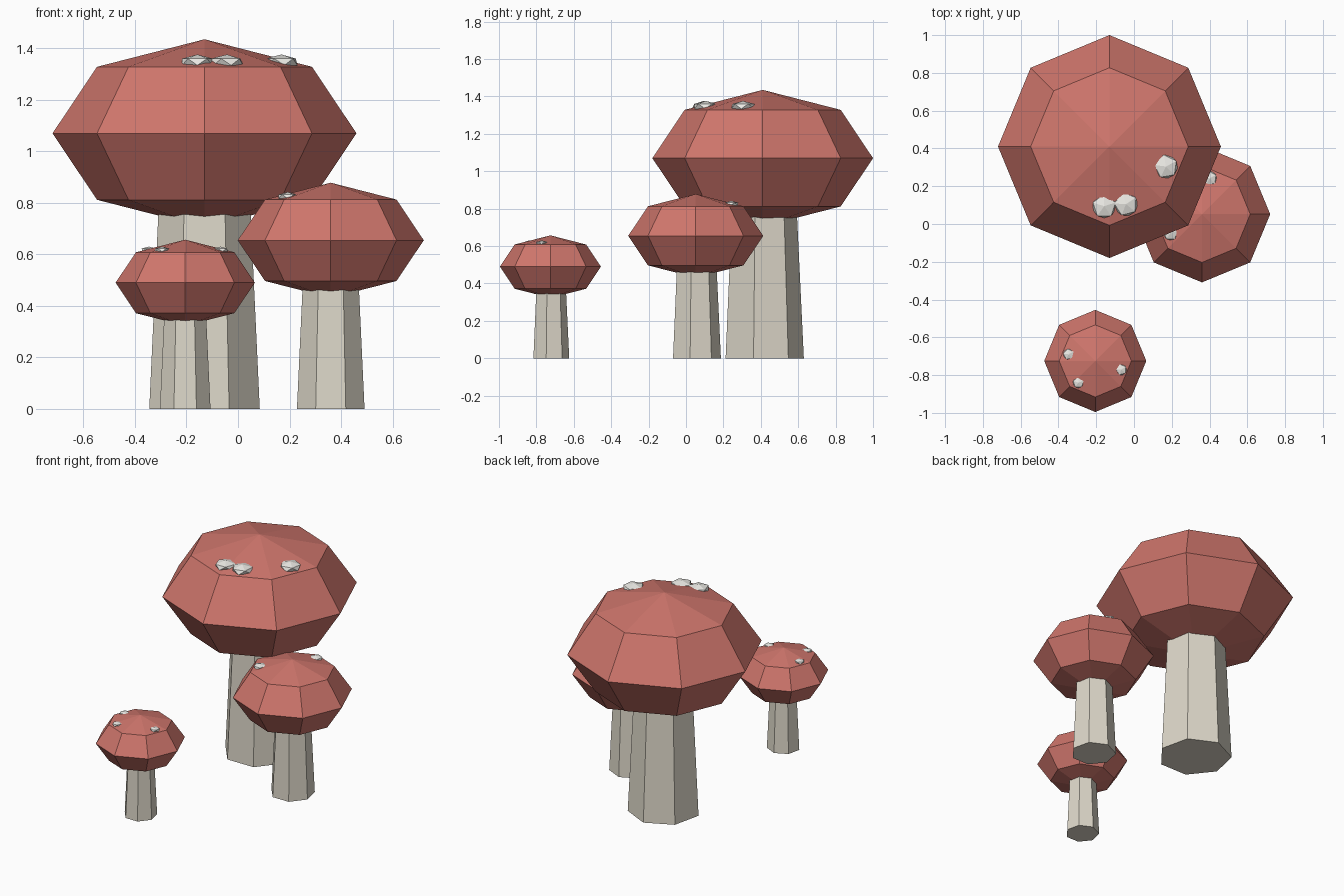
import bpy
from math import sin, cos, radians

if "Cube" in bpy.data.objects:
    bpy.data.objects.remove(bpy.data.objects["Cube"])


def material(name, rgb):
    m = bpy.data.materials.new(name)
    m.diffuse_color = (*rgb, 1)
    m.use_nodes = True
    m.node_tree.nodes["Principled BSDF"].inputs["Base Color"].default_value = m.diffuse_color
    return m


RED = material("cap_red", (0.62, 0.18, 0.15))
CREAM = material("stem_cream", (0.72, 0.68, 0.58))
WHITE = material("spot_white", (0.82, 0.81, 0.77))


def finish(name, mat):
    ob = bpy.context.object
    ob.name = name
    ob.data.materials.append(mat)
    return ob


def mushroom(name, x, y, s, spots):
    # seven-sided tapered stem, its top hidden in the cap
    h = 0.88 * s
    bpy.ops.mesh.primitive_cone_add(vertices=7, radius1=0.22 * s, radius2=0.178 * s,
                                    depth=h, location=(x, y, h / 2))
    finish(name + "_stem", CREAM)

    # squashed eight-sided cap
    bpy.ops.mesh.primitive_uv_sphere_add(segments=8, ring_count=4, radius=1,
                                         location=(x, y, 1.07 * s))
    cap = finish(name + "_cap", RED)
    cap.scale = (0.59 * s, 0.59 * s, 0.365 * s)

    # flat faceted spots half sunk in the cap top: (angle around cap, own turn)
    for i, (a, turn) in enumerate(spots):
        a = radians(a)
        bpy.ops.mesh.primitive_ico_sphere_add(
            subdivisions=1, radius=1, rotation=(0, 0, radians(turn)),
            location=(x + 0.317 * s * cos(a), y + 0.317 * s * sin(a), 1.347 * s))
        spot = finish(f"{name}_spot_{i + 1}", WHITE)
        spot.scale = (0.07 * s, 0.07 * s, 0.029 * s)


mushroom("large", -0.13, 0.41, 1.0, [(265, 90), (286, 105), (-19.5, 100)])
mushroom("medium", 0.36, 0.052, 0.612, [(211, 90), (78, 100)])
mushroom("small", -0.205, -0.725, 0.458, [(166, 100), (232, 90), (-18.5, 105)])
